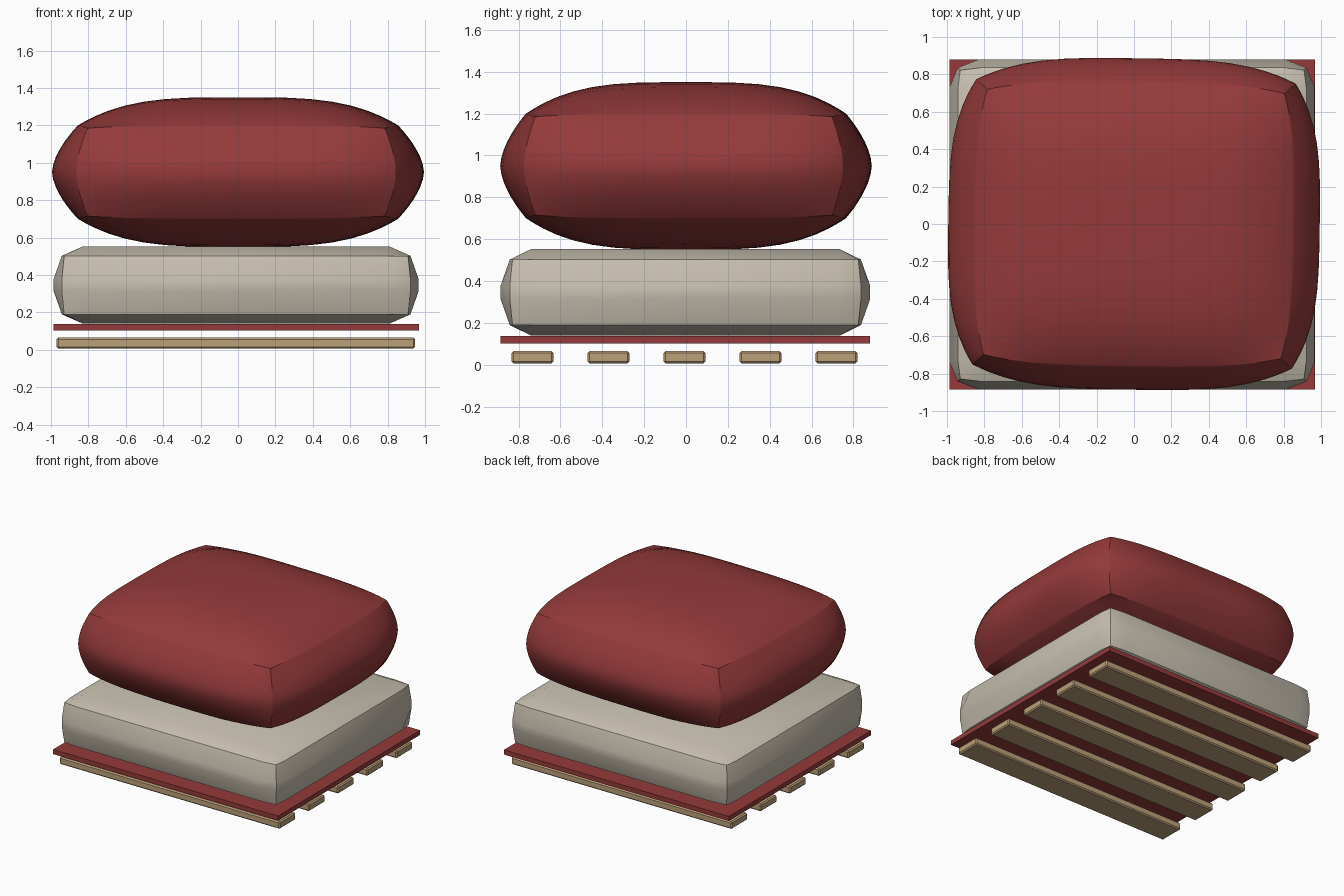
import bpy, bmesh, math

cube = bpy.data.objects.get("Cube")
if cube:
    bpy.data.objects.remove(cube, do_unlink=True)


def material(name, color):
    m = bpy.data.materials.new(name)
    m.use_nodes = True
    m.diffuse_color = (*color, 1)
    m.node_tree.nodes["Principled BSDF"].inputs["Base Color"].default_value = (*color, 1)
    return m


red = material("dark red cloth", (0.30, 0.042, 0.042))
grey = material("pale sack", (0.57, 0.52, 0.43))
wood = material("light wood", (0.50, 0.35, 0.19))


def finish(bm, name, mat, center, smooth=None):
    mesh = bpy.data.meshes.new(name)
    bmesh.ops.recalc_face_normals(bm, faces=bm.faces)
    bm.to_mesh(mesh)
    bm.free()
    ob = bpy.data.objects.new(name, mesh)
    bpy.context.collection.objects.link(ob)
    mesh.materials.append(mat)
    ob.location = center
    if smooth is not None:
        bpy.ops.object.select_all(action='DESELECT')
        ob.select_set(True)
        bpy.context.view_layer.objects.active = ob
        bpy.ops.object.shade_smooth_by_angle(angle=math.radians(smooth))
    return ob


def puffed_box(name, mat, center, half, steps, start, power, edge, overlap, smooth):
    """Box whose faces swell: each half size shrinks by `edge` toward the box edges."""
    bm = bmesh.new()

    def place(p):
        fall = [(max(0, abs(p[i]) - start[i]) / (1 - start[i])) ** power[i] for i in range(3)]
        out = []
        for i in range(3):
            b, c = fall[i - 1], fall[i - 2]
            out.append(half[i] * p[i] * (1 - edge[i] * (b + c - overlap[i] * b * c)))
        return bm.verts.new(out)

    for axis in range(3):
        j, k = (axis + 1) % 3, (axis + 2) % 3
        for side in (-1, 1):
            grid = []
            for u in steps[j]:
                row = []
                for v in steps[k]:
                    p = [0, 0, 0]
                    p[axis], p[j], p[k] = side, u, v
                    row.append(place(p))
                grid.append(row)
            for r, s in zip(grid, grid[1:]):
                for n in range(len(r) - 1):
                    bm.faces.new((r[n], s[n], s[n + 1], r[n + 1]))
    bmesh.ops.remove_doubles(bm, verts=bm.verts, dist=0.0005)
    return finish(bm, name, mat, center, smooth)


def box(name, mat, center, size, bevel=0):
    bm = bmesh.new()
    bmesh.ops.create_cube(bm, size=1)
    bmesh.ops.scale(bm, vec=size, verts=bm.verts)
    if bevel:
        bmesh.ops.bevel(bm, geom=bm.edges[:], offset=bevel, segments=1, affect='EDGES')
    return finish(bm, name, mat, center)


# Pallet slats running left to right
for n in range(5):
    box(f"pallet_slat_{n + 1}", wood, (-0.012, -0.733 + 0.363 * n, 0.036),
        (1.916, 0.2, 0.058), 0.009)

# Thin sheet over the slats
box("base_sheet", red, (-0.01, -0.003, 0.12), (1.955, 1.765, 0.036))

# Flat sack with bent-in borders
flat = [-1, -0.88, 0, 0.88, 1]
puffed_box("lower_sack", grey, (-0.01, -0.003, 0.346), (0.976, 0.883, 0.206),
           [flat, flat, [-1, -0.2, 0.2, 1]], (0.88, 0.88, 0.2), (1, 1, 1),
           (0.045, 0.05, 0.24), (0.7, 0.7, 1), 28)

# Plump sack on top
fine = [math.sin(math.pi * n / 20) for n in range(-10, 11)]
top = puffed_box("upper_sack", red, (0, 0, 0.95), (0.993, 0.886, 0.4),
                 [fine, fine, fine], (0, 0, 0), (3.5, 3.5, 1.7),
                 (0.14, 0.14, 0.375), (0.57, 0.57, 0.9), 20)
top.rotation_euler.z = math.radians(-0.8)
